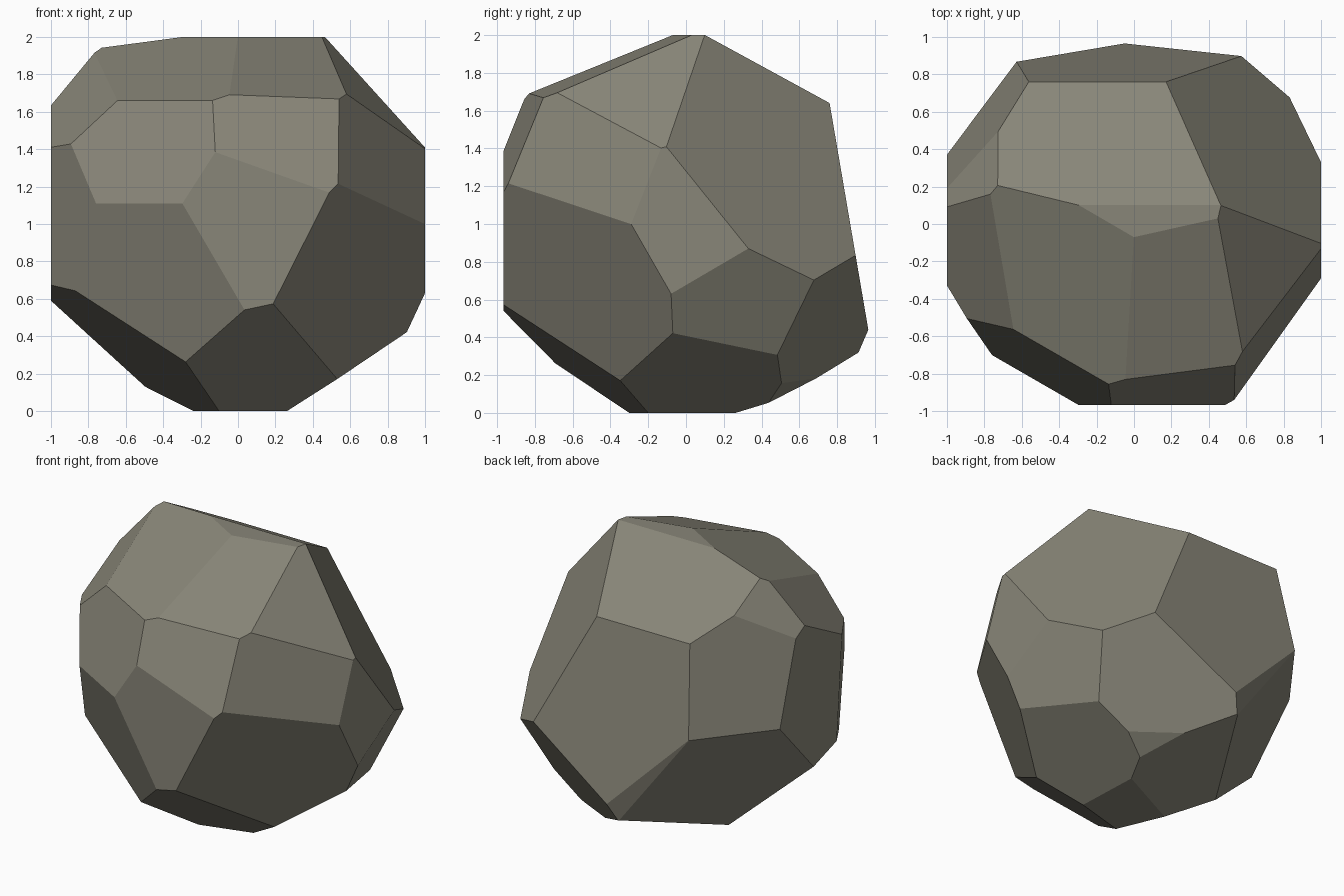
import bpy, bmesh
from mathutils import Vector

old = bpy.data.objects.get("Cube")
if old:
    bpy.data.objects.remove(old, do_unlink=True)

# Stone colour
stone = bpy.data.materials.new("grey_stone")
stone.use_nodes = True
colour = (0.25, 0.24, 0.19, 1)
stone.diffuse_color = colour
stone.node_tree.nodes["Principled BSDF"].inputs["Base Color"].default_value = colour

# Chipped facets: n, where each flat satisfies n . (p - centre) = 1
centre = Vector((0, 0, 1))
upper_facets = [
    (0, .517, .948),         # top, sloping back
    (-.667, .271, .486),     # small chip, upper left rear
    (-.222, -.382, .973),    # top, sloping front left
    (-.643, -.325, .61),     # upper left
    (.089, -.40, .972),      # top, sloping front right
    (.70, -.167, .691),      # narrow chip, upper right
    (.131, -.904, .369),     # brow, right half
    (-.489, -.848, .314),    # brow, left half
]
side_facets = [
    (0, 1.15, .1965),        # back
    (.849, .67, .539),       # back right
    (-.784, .583, .181),     # back left
    (.845, -.534, .21),      # front right
    (-.848, -.515, -.042),   # left front
    (-.523, -.908, -.305),   # front left
]
lower_facets = [
    (.796, -.702, -.402),    # front right underside
    (-.648, -.275, -.852),   # front left underside
    (.176, -.635, -.827),    # front underside
    (.56, .024, -.858),      # right underside
    (.872, .232, -.396),     # right flank
    (.40, .765, -.503),      # back right underside
    (.249, .533, -.727),     # small chip underneath
    (-.184, .368, -.948),    # back underside
    (-.78, .594, -.549),     # back left underside
    (-.37, .888, -.222),     # sliver at the back
]

# Block that already carries the flat top, base, front and sides
bm = bmesh.new()
bmesh.ops.create_cube(bm, size=2)
for v in bm.verts:
    v.co += centre
    v.co.y = max(v.co.y, -.967)


def chip(n):
    """Slice off everything outside a facet and close the cut."""
    n = Vector(n)
    geom = bm.verts[:] + bm.edges[:] + bm.faces[:]
    cut = bmesh.ops.bisect_plane(bm, geom=geom, dist=1e-5, clear_outer=True,
                                 plane_co=centre + n / n.length_squared, plane_no=n)
    rim = [g for g in cut["geom_cut"] if isinstance(g, bmesh.types.BMEdge)]
    if len(rim) > 2:
        bmesh.ops.edgenet_fill(bm, edges=rim)


for facet in upper_facets + side_facets + lower_facets:
    chip(facet)
bmesh.ops.recalc_face_normals(bm, faces=bm.faces[:])

# Rock object, flat shaded
mesh = bpy.data.meshes.new("rock")
bm.to_mesh(mesh)
bm.free()
mesh.materials.append(stone)
rock = bpy.data.objects.new("rock", mesh)
bpy.context.collection.objects.link(rock)
